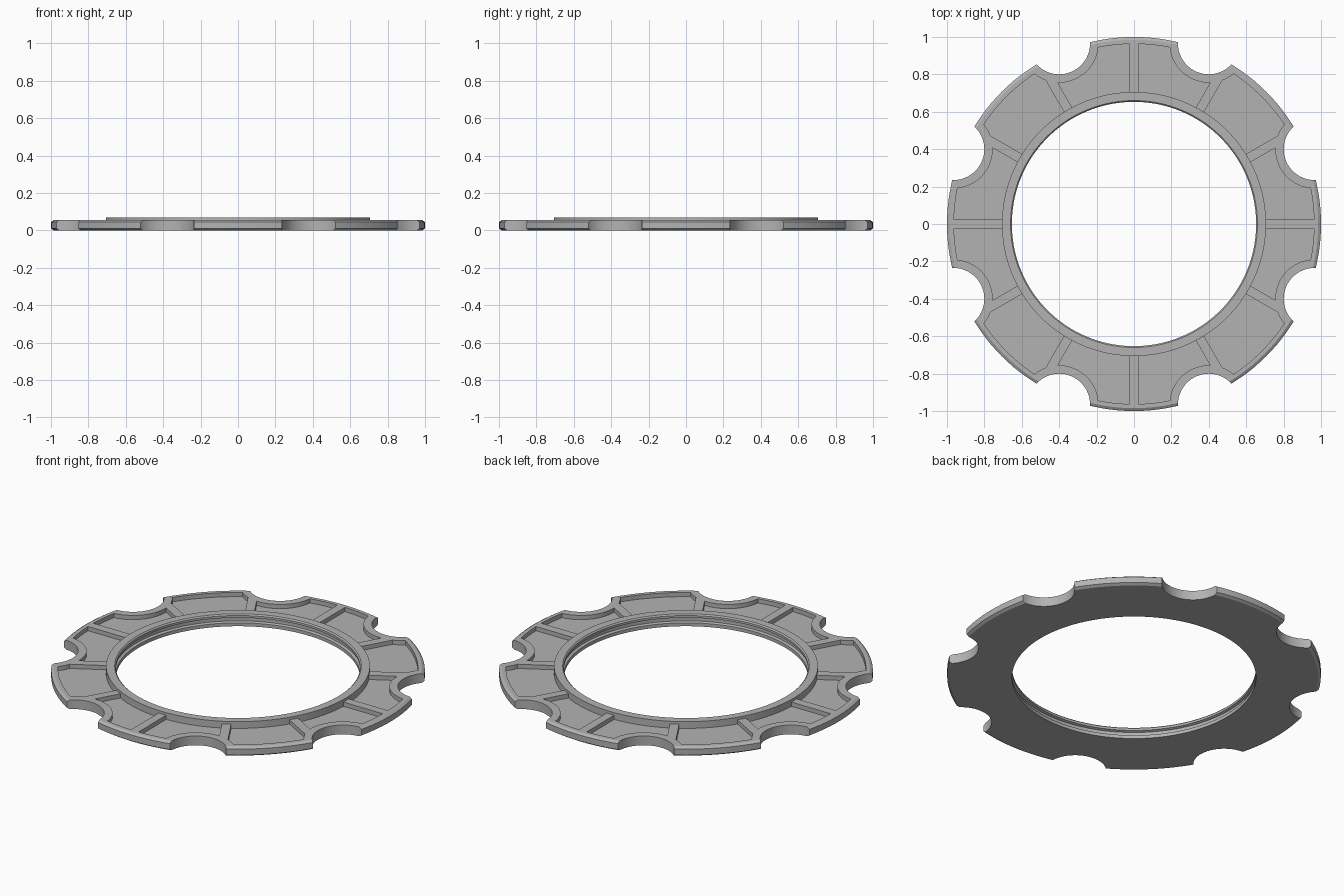
import bpy, bmesh
from math import cos, sin, pi, radians
from mathutils import Matrix

cube = bpy.data.objects.get("Cube")
if cube:
    bpy.data.objects.remove(cube, do_unlink=True)

grey = bpy.data.materials.new("plain grey")
grey.use_nodes = True
colour = (0.45, 0.45, 0.45, 1)
grey.diffuse_color = colour
grey.node_tree.nodes["Principled BSDF"].inputs["Base Color"].default_value = colour


def finish(name, bm):
    bmesh.ops.recalc_face_normals(bm, faces=bm.faces)
    mesh = bpy.data.meshes.new(name)
    bm.to_mesh(mesh)
    bm.free()
    mesh.materials.append(grey)
    ob = bpy.data.objects.new(name, mesh)
    bpy.context.collection.objects.link(ob)
    return ob


def lathe(name, profile, steps=144):
    """Revolve a closed (radius, height) profile around z."""
    bm = bmesh.new()
    rings = []
    for i in range(steps):
        a = 2 * pi * i / steps
        rings.append([bm.verts.new((r * cos(a), r * sin(a), z)) for r, z in profile])
    n = len(profile)
    for i in range(steps):
        p, q = rings[i], rings[(i + 1) % steps]
        for j in range(n):
            k = (j + 1) % n
            bm.faces.new((p[j], q[j], q[k], p[k]))
    return finish(name, bm)


def round_cutters(name, radius):
    """Eight upright cylinders on the outer edge."""
    bm = bmesh.new()
    for i in range(8):
        turn = Matrix.Rotation(radians(22.5 + 45 * i), 4, 'Z')
        bmesh.ops.create_cone(bm, cap_ends=True, segments=64, radius1=radius, radius2=radius,
                              depth=0.6, matrix=turn @ Matrix.Translation((1.045, 0, 0)))
    return finish(name, bm)


def rib_cutters(name, width):
    """Twelve radial bars."""
    bm = bmesh.new()
    for i in range(12):
        turn = Matrix.Rotation(radians(30 * i), 4, 'Z')
        bmesh.ops.create_cube(bm, size=1, matrix=turn @ Matrix.Translation((0.85, 0, 0))
                              @ Matrix.Diagonal((0.5, width, 0.5, 1)))
    return finish(name, bm)


def subtract(ob, cutter):
    cutter.hide_render = True
    mod = ob.modifiers.new("cut", 'BOOLEAN')
    mod.operation = 'DIFFERENCE'
    mod.solver = 'EXACT'
    mod.object = cutter
    bpy.context.view_layer.objects.active = ob
    bpy.ops.object.modifier_apply(modifier=mod.name)
    bpy.data.objects.remove(cutter, do_unlink=True)


# Ring body: chamfered rim, raised collar and grooved bore
ring = lathe("notched_ring", [
    (0.653, 0), (0.985, 0), (1, 0.01), (1, 0.045), (0.985, 0.055),
    (0.706, 0.055), (0.706, 0.07), (0.66, 0.07), (0.653, 0.063),
    (0.653, 0.05), (0.667, 0.045), (0.667, 0.025), (0.653, 0.02)])

# Recessed pockets, kept clear of the ribs and notch walls
pockets = lathe("pocket_cutter", [(0.706, 0.03), (0.963, 0.03), (0.963, 0.2), (0.706, 0.2)])
subtract(pockets, rib_cutters("rib_cutter", 0.05))
subtract(pockets, round_cutters("notch_wall_cutter", 0.21))

# Edge notches, then the pockets
subtract(ring, round_cutters("notch_cutter", 0.165))
subtract(ring, pockets)

# Smooth the curved walls, keep the edges sharp
bpy.ops.object.select_all(action='DESELECT')
ring.select_set(True)
bpy.context.view_layer.objects.active = ring
bpy.ops.object.shade_smooth_by_angle(angle=radians(25))
